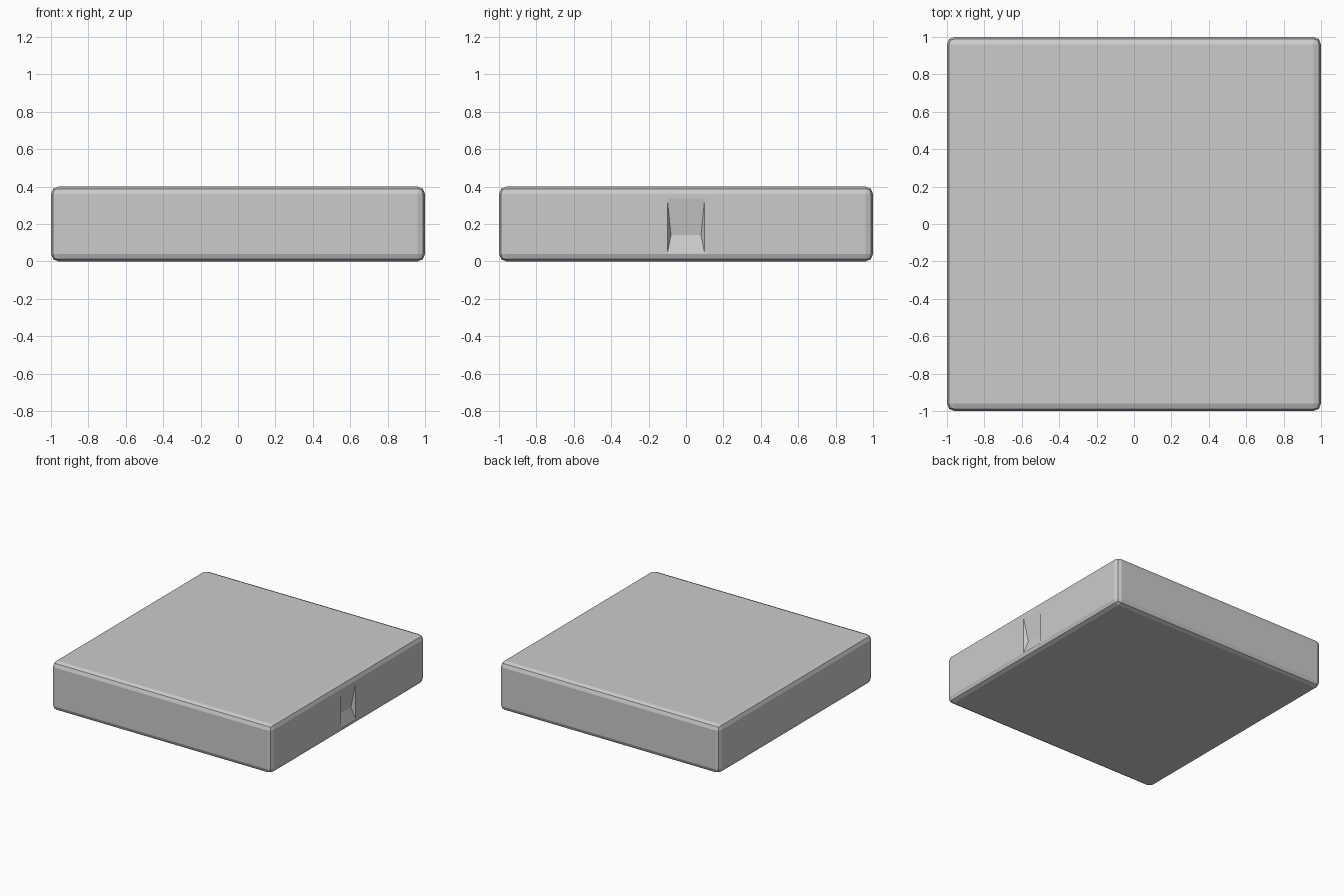
import bpy, bmesh

if "Cube" in bpy.data.objects:
    bpy.data.objects.remove(bpy.data.objects["Cube"])


def make_object(name, bm):
    bmesh.ops.recalc_face_normals(bm, faces=bm.faces[:])
    mesh = bpy.data.meshes.new(name)
    bm.to_mesh(mesh)
    bm.free()
    obj = bpy.data.objects.new(name, mesh)
    bpy.context.collection.objects.link(obj)
    return obj


# Slab with edges rounded in two flat steps
bm = bmesh.new()
bmesh.ops.create_cube(bm, size=1)
for v in bm.verts:
    v.co = (v.co.x * 2, v.co.y * 2, v.co.z * 0.4 + 0.2)
bmesh.ops.bevel(bm, geom=bm.edges[:], offset=0.04, segments=2,
                profile=0.5, affect='EDGES')
slab = make_object("slab", bm)

# Wedge-shaped finger notch: deepest along a line, sloping out to the side face
depth, over = 0.03, 0.2
bm = bmesh.new()
points = []
for s in (-1, 1):
    points.append(bm.verts.new((1 - depth, s * 0.08, 0.14)))
    for z in (0.042, 0.337):
        # continue the slopes a little beyond the slab surface
        points.append(bm.verts.new((1 + depth * over,
                                    s * (0.1 + 0.02 * over),
                                    z + (z - 0.14) * over)))
a, b = points[:3], points[3:]
bm.faces.new(a)
bm.faces.new(b)
for i in range(3):
    j = (i + 1) % 3
    bm.faces.new((a[i], a[j], b[j], b[i]))
cutter = make_object("notch_cutter", bm)
cutter.hide_render = True
cutter.display_type = 'WIRE'

cut = slab.modifiers.new("notch", 'BOOLEAN')
cut.operation = 'DIFFERENCE'
cut.solver = 'EXACT'
cut.object = cutter

# Bake the cut so the slab stands alone
bpy.context.view_layer.update()
deps = bpy.context.evaluated_depsgraph_get()
result = bpy.data.meshes.new_from_object(slab.evaluated_get(deps))
slab.modifiers.clear()
slab.data = result
bpy.data.objects.remove(cutter)
